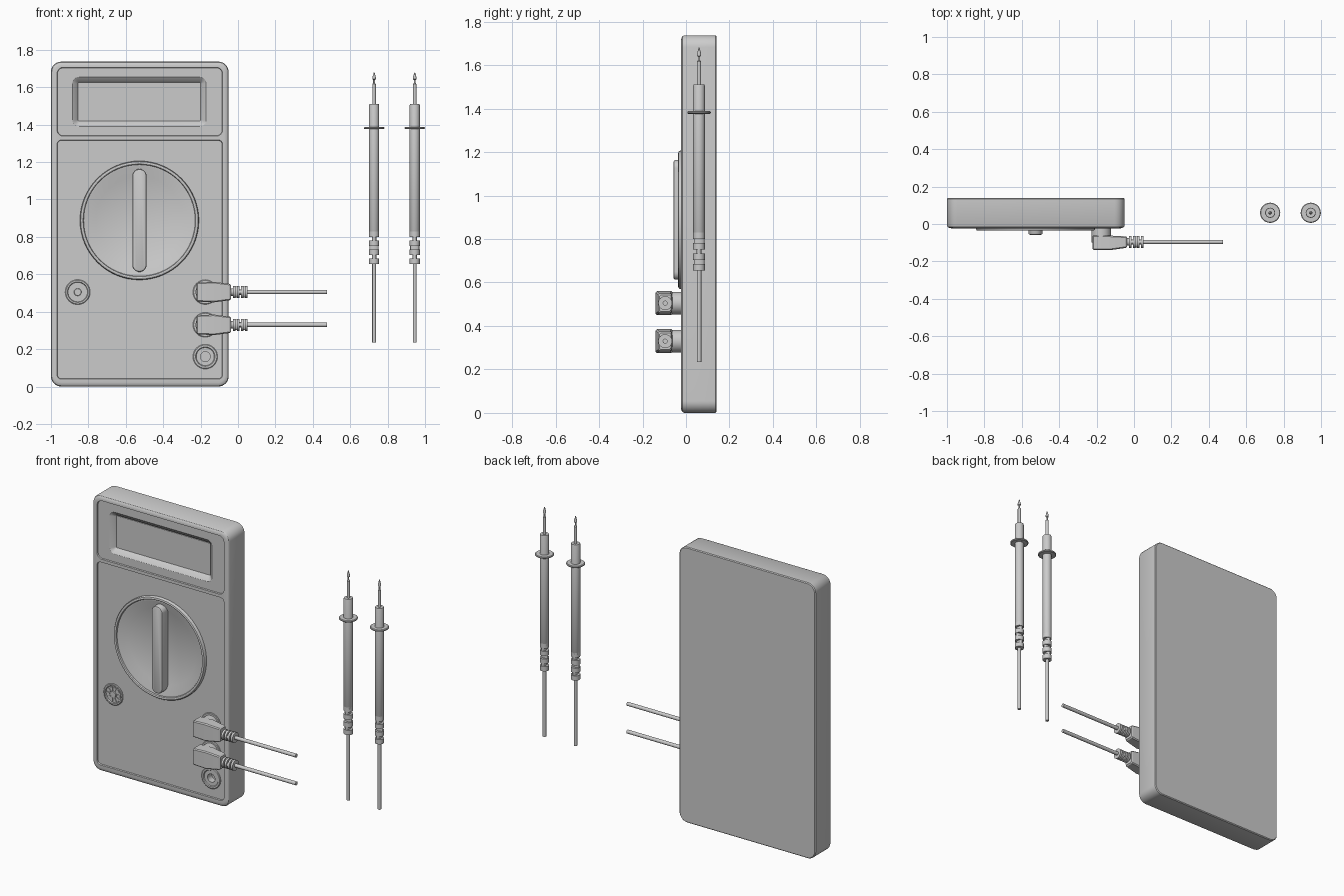
import bpy, bmesh
from math import sin, cos, pi
from mathutils import Vector

if "Cube" in bpy.data.objects:
    bpy.data.objects.remove(bpy.data.objects["Cube"])


def skin(name, rings, angle=0.6):
    """Bridge a stack of point rings into a capped solid."""
    bm = bmesh.new()
    vs = [[bm.verts.new(p) for p in r] for r in rings]
    n = len(vs[0])
    for a, b in zip(vs, vs[1:]):
        for i in range(n):
            j = (i + 1) % n
            bm.faces.new((a[i], a[j], b[j], b[i]))
    bm.faces.new(vs[0])
    bm.faces.new(vs[-1])
    bmesh.ops.recalc_face_normals(bm, faces=bm.faces)
    me = bpy.data.meshes.new(name)
    bm.to_mesh(me)
    bm.free()
    ob = bpy.data.objects.new(name, me)
    bpy.context.collection.objects.link(ob)
    if angle:
        smooth(ob, angle)
    return ob


def smooth(ob, angle=0.6):
    bpy.ops.object.select_all(action='DESELECT')
    ob.select_set(True)
    bpy.context.view_layer.objects.active = ob
    bpy.ops.object.shade_smooth_by_angle(angle=angle)


def loft(name, centre, axis, profile, n=24):
    """Round or oval sections (t, ra, rb) along an axis, t in world units."""
    k = 'xyz'.index(axis)
    u, v = [i for i in range(3) if i != k]
    rings = []
    for sec in profile:
        t, ra, rb = sec[0], sec[1], sec[-1]
        ring = []
        for i in range(n):
            p = Vector(centre)
            p[k] = t
            p[u] += ra * cos(2 * pi * i / n)
            p[v] += rb * sin(2 * pi * i / n)
            ring.append(p)
        rings.append(ring)
    return skin(name, rings)


def plate(name, x0, x1, z0, z1, r, levels, seg=6):
    """Rounded rectangle facing -y, built from (y, inset) levels."""
    rings = []
    for y, d in levels:
        q = max(r - d, 0.003)
        ring = []
        corners = [(x1 - d - q, z1 - d - q), (x0 + d + q, z1 - d - q),
                   (x0 + d + q, z0 + d + q), (x1 - d - q, z0 + d + q)]
        for c, (cx, cz) in enumerate(corners):
            for i in range(seg + 1):
                a = pi / 2 * (c + i / seg)
                ring.append((cx + q * cos(a), y, cz + q * sin(a)))
        rings.append(ring)
    return skin(name, rings)


def relief(name, centre, axis, start, step, r):
    """Flexible strain relief: full bands joined by crossed flat webs."""
    prof, t = [], start
    for i in range(4):
        prof += [(t, r, r), (t + step, r, r)]
        t += step
        if i < 3:
            w = (r * 0.9, r * 0.45) if i % 2 else (r * 0.45, r * 0.9)
            prof += [(t, *w), (t + step * 0.6, *w)]
            t += step * 0.6
    return loft(name, centre, axis, prof)


# Case with a softened front edge
body = plate('case', -1.0, -0.05, 0.0, 1.737, 0.055,
             [(0.14, 0.005), (0.135, 0), (-0.008, 0), (-0.016, 0.004),
              (-0.021, 0.012), (-0.023, 0.022)], 8)

# Recesses in the case front
DX, DZ = -0.527, 0.888
JX, JACKS = -0.175, (0.505, 0.33, 0.16)
SX, SZ = -0.857, 0.505
cutters = [
    plate('cut_upper', -0.969, -0.081, 1.337, 1.708, 0.035, [(-0.04, -0.004), (-0.015, 0.004)]),
    plate('cut_lower', -0.969, -0.081, 0.038, 1.32, 0.025, [(-0.04, -0.004), (-0.015, 0.004)]),
    plate('cut_window', -0.885, -0.17, 1.39, 1.655, 0.035,
          [(-0.03, -0.012), (-0.015, 0), (0.0, 0.022), (0.012, 0.03)]),
    loft('cut_dial', (DX, 0, DZ), 'y', [(-0.05, 0.312), (0.02, 0.312)], 64)]
for x, z in [(JX, z) for z in JACKS] + [(SX, SZ)]:
    cutters.append(loft('cut_jack', (x, 0, z), 'y', [(-0.05, 0.062), (0.03, 0.062)], 32))
for c in cutters:
    m = body.modifiers.new('cut', 'BOOLEAN')
    m.operation, m.solver, m.object = 'DIFFERENCE', 'EXACT', c
    bpy.context.view_layer.objects.active = body
    bpy.ops.object.modifier_apply(modifier=m.name)
for c in cutters:
    bpy.data.objects.remove(c)
smooth(body, 0.5)

# Display pane
plate('display', -0.853, -0.202, 1.422, 1.623, 0.005, [(0.02, 0), (0.009, 0)], 2)

# Selector dial: raised lip, sloped dish and grip bar
loft('dial_dish', (DX, 0, DZ), 'y',
     [(0.03, 0.318), (-0.028, 0.318), (-0.034, 0.314), (-0.036, 0.307),
      (-0.034, 0.301), (-0.026, 0.298), (-0.026, 0.29), (0.0, 0.235)], 64)
plate('dial_grip', DX - 0.038, DX + 0.038, 0.613, 1.163, 0.037,
      [(0.01, 0), (-0.05, 0), (-0.055, 0.003), (-0.058, 0.01)], 8)

# Test jacks
for i, z in enumerate(JACKS):
    loft(f'jack_{i + 1}', (JX, 0, z), 'y',
         [(0.035, 0.066), (-0.019, 0.066), (-0.022, 0.062), (-0.022, 0.052),
          (-0.017, 0.048), (-0.017, 0.026), (0.025, 0.026)], 32)

# Component test socket with radial contacts
loft('test_socket', (SX, 0, SZ), 'y',
     [(0.035, 0.067), (-0.019, 0.067), (-0.022, 0.063), (-0.022, 0.055),
      (-0.015, 0.052), (-0.015, 0.02), (-0.021, 0.018)], 32)
for i in range(10):
    a = 2 * pi * i / 10
    d, s = Vector((cos(a), 0, sin(a))), Vector((-sin(a), 0, cos(a)))
    quad = [d * p + s * q + Vector((SX, 0, SZ))
            for p, q in ((0.024, -0.004), (0.047, -0.009), (0.047, 0.009), (0.024, 0.004))]
    skin(f'socket_contact_{i + 1}',
         [[p + Vector((0, y, 0)) for p in quad] for y in (-0.01, -0.02)], 0)

# Right-angle plugs with strain relief and cable
for i, z in enumerate(JACKS[:2]):
    loft(f'plug_barrel_{i + 1}', (JX, 0, z), 'y', [(-0.01, 0.052), (-0.1, 0.052)], 32)
    rings = []
    for x, hz, y0, y1 in ((-0.222, 0.043, -0.132, -0.066), (-0.216, 0.051, -0.14, -0.062),
                          (-0.13, 0.055, -0.14, -0.062), (-0.045, 0.044, -0.128, -0.066),
                          (-0.038, 0.038, -0.122, -0.07)):
        c = 0.006
        rings.append([(x, y, z + h) for y, h in
                      ((y0 + c, -hz), (y1 - c, -hz), (y1, c - hz), (y1, hz - c),
                       (y1 - c, hz), (y0 + c, hz), (y0, hz - c), (y0, c - hz))])
    skin(f'plug_body_{i + 1}', rings, 0.3)
    pc = (0, -0.096, z)
    loft(f'plug_neck_{i + 1}', pc, 'x', [(-0.045, 0.02), (-0.025, 0.02)])
    relief(f'plug_relief_{i + 1}', pc, 'x', -0.028, 0.0135, 0.032)
    loft(f'plug_cable_{i + 1}', pc, 'x', [(0.03, 0.0115), (0.475, 0.0115)], 16)

# Test probes
for i, x in enumerate((0.728, 0.945)):
    pc = (x, 0.06, 0)
    loft(f'probe_cable_{i + 1}', pc, 'z', [(0.235, 0.0105), (0.67, 0.0105)], 16)
    relief(f'probe_relief_{i + 1}', pc, 'z', 0.655, 0.03, 0.027)
    loft(f'probe_handle_{i + 1}', pc, 'z',
         [(0.81, 0.024), (0.815, 0.027), (1.505, 0.027), (1.51, 0.025)])
    loft(f'probe_guard_{i + 1}', pc, 'z',
         [(1.376, 0.05), (1.379, 0.054), (1.385, 0.054), (1.388, 0.05)], 32)
    loft(f'probe_tip_{i + 1}', pc, 'z',
         [(1.5, 0.0095), (1.617, 0.0095), (1.622, 0.005), (1.64, 0.005),
          (1.643, 0.0095), (1.652, 0.0095), (1.68, 0.002)], 16)
